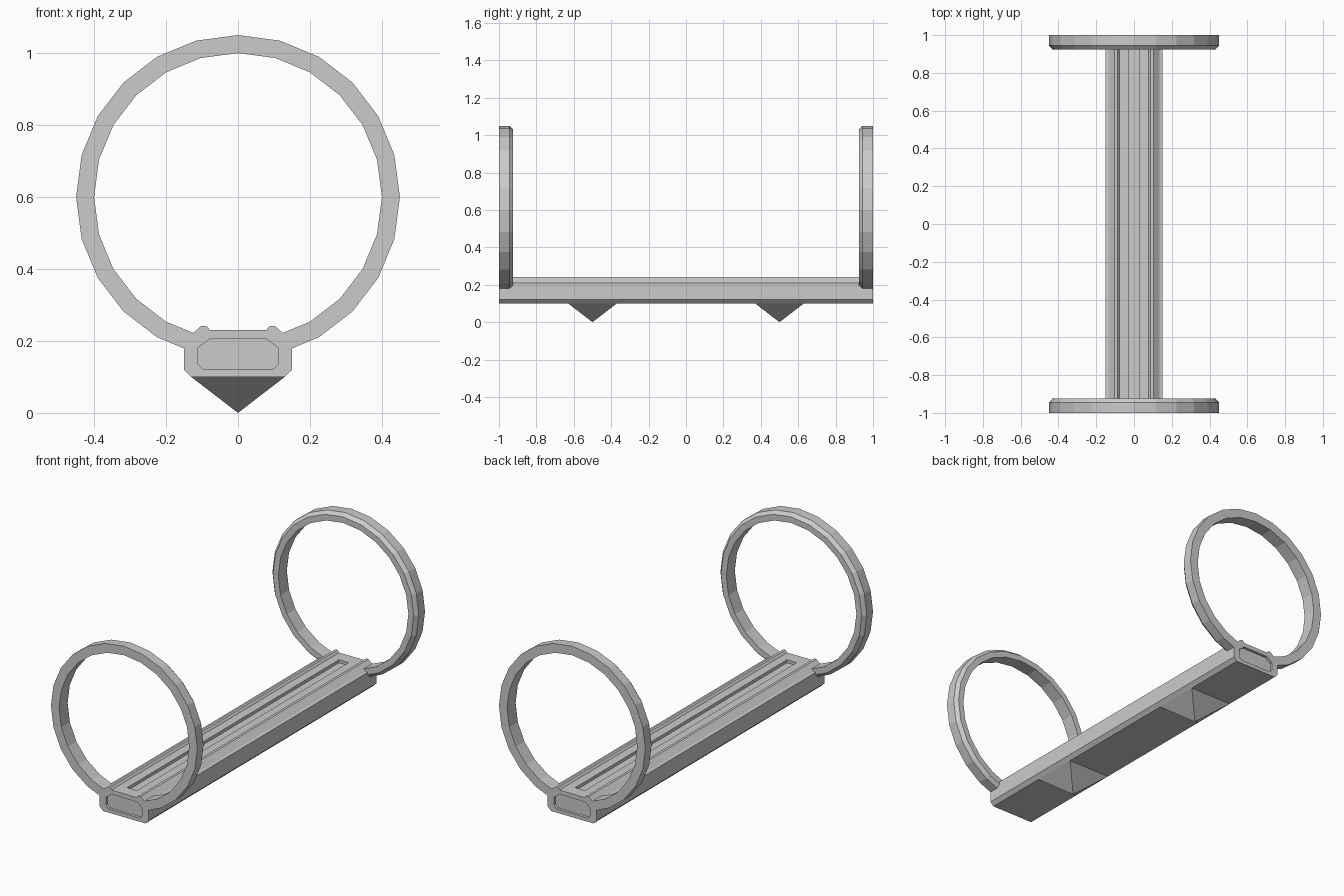
import bpy, bmesh, math

if "Cube" in bpy.data.objects:
    bpy.data.objects.remove(bpy.data.objects["Cube"])


def make_object(name, bm):
    bmesh.ops.recalc_face_normals(bm, faces=bm.faces)
    mesh = bpy.data.meshes.new(name)
    bm.to_mesh(mesh)
    bm.free()
    obj = bpy.data.objects.new(name, mesh)
    bpy.context.collection.objects.link(obj)
    return obj


def prism(name, half, y0, y1):
    """Extrude a mirrored x/z half profile along y."""
    pts = half + [(-x, z) for x, z in reversed(half)]
    bm = bmesh.new()
    face = bm.faces.new([bm.verts.new((x, y0, z)) for x, z in pts])
    ext = bmesh.ops.extrude_face_region(bm, geom=[face])
    verts = [v for v in ext["geom"] if isinstance(v, bmesh.types.BMVert)]
    bmesh.ops.translate(bm, verts=verts, vec=(0, y1 - y0, 0))
    return make_object(name, bm)


def ring(name, side, sides=24):
    """Sweep a chamfered section around the ring axis."""
    section = [(0.40, 1), (0.45, 1), (0.45, 0.945), (0.433, 0.925), (0.40, 0.925)]
    bm = bmesh.new()
    loops = []
    for i in range(sides):
        a = math.tau * i / sides
        loops.append([bm.verts.new((r * math.cos(a), side * y, 0.6 + r * math.sin(a)))
                      for r, y in section])
    n = len(section)
    for i in range(sides):
        a, b = loops[i], loops[(i + 1) % sides]
        for j in range(n):
            k = (j + 1) % n
            bm.faces.new((a[j], a[k], b[k], b[j]))
    return make_object(name, bm)


def boolean(target, other, operation):
    mod = target.modifiers.new(other.name, 'BOOLEAN')
    mod.operation = operation
    mod.solver = 'EXACT'
    mod.object = other
    bpy.context.view_layer.objects.active = target
    bpy.ops.object.modifier_apply(modifier=mod.name)
    bpy.data.objects.remove(other)


# Long rail with two ridges on top
rail = prism("rail", [(0.13, 0.10), (0.15, 0.12), (0.15, 0.21), (0.135, 0.213),
                      (0.102, 0.242), (0.088, 0.242), (0.078, 0.23)], -1, 1)

# End rings fused to the rail
for side in (-1, 1):
    boolean(rail, ring("end_ring", side), 'UNION')

# Recessed panel in each end face
panel = [(0.095, 0.12), (0.113, 0.137), (0.113, 0.18), (0.078, 0.206)]
for side in (-1, 1):
    y0, y1 = sorted((side * 0.985, side * 1.05))
    boolean(rail, prism("end_panel", panel, y0, y1), 'DIFFERENCE')

# Long slot down the middle of the top
boolean(rail, prism("top_slot", [(0.03, 0.213), (0.03, 0.30)], -0.93, 0.93), 'DIFFERENCE')

# Pointed feet
for label, y in (("front_foot", -0.5), ("back_foot", 0.5)):
    bm = bmesh.new()
    base = [bm.verts.new((sx * 0.13, y + sy * 0.13, 0.10))
            for sx, sy in ((-1, -1), (1, -1), (1, 1), (-1, 1))]
    tip = bm.verts.new((0, y, 0))
    for i in range(4):
        bm.faces.new((base[i], base[(i + 1) % 4], tip))
    bm.faces.new(base)
    make_object(label, bm)
